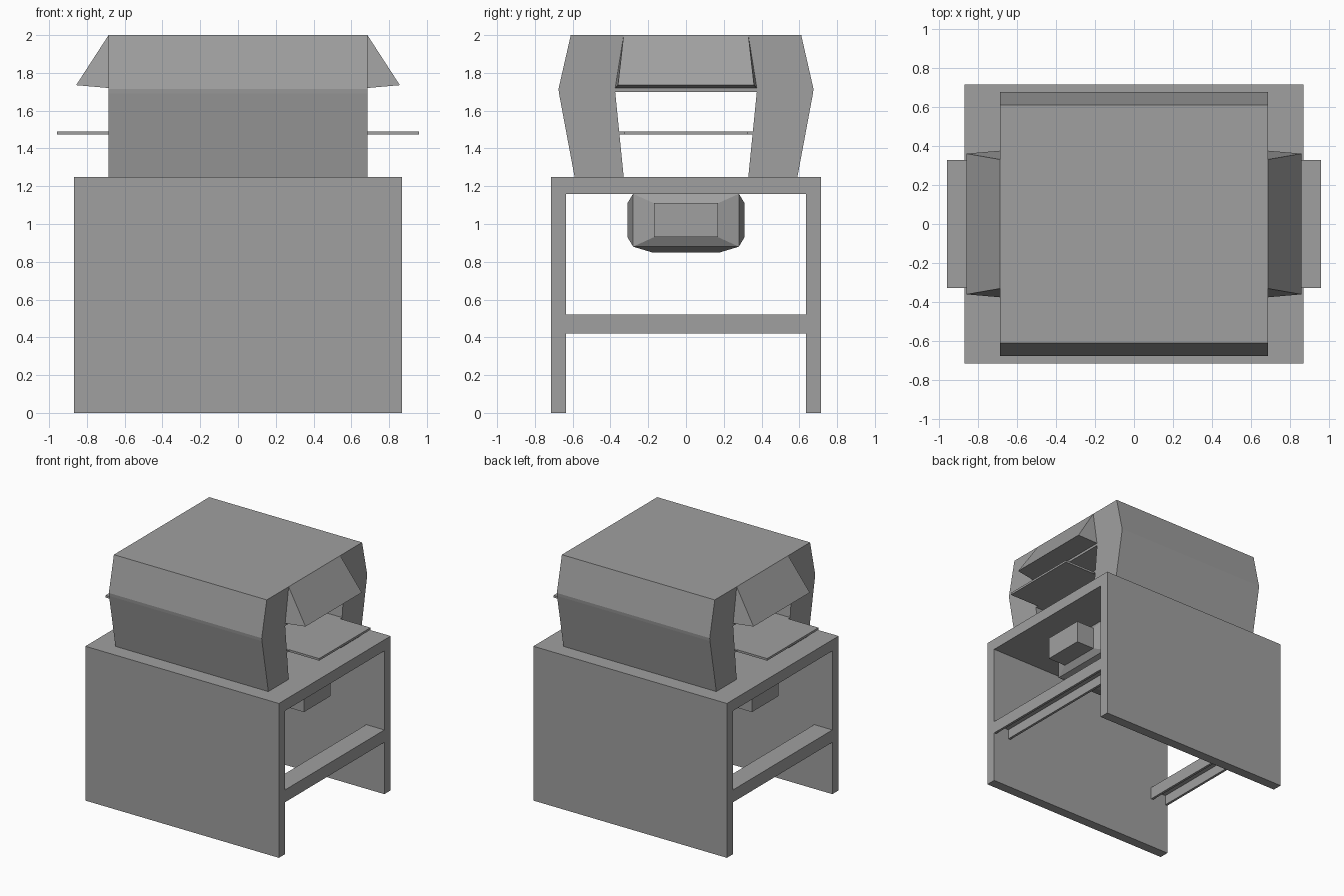
import bpy
import bmesh

old = bpy.data.objects.get("Cube")
if old:
    bpy.data.objects.remove(old, do_unlink=True)

GREY = (0.35, 0.35, 0.35, 1)
mat = bpy.data.materials.new("plain grey")
mat.use_nodes = True
mat.diffuse_color = GREY
mat.node_tree.nodes["Principled BSDF"].inputs["Base Color"].default_value = GREY


def finish(name, bm):
    bmesh.ops.recalc_face_normals(bm, faces=bm.faces)
    mesh = bpy.data.meshes.new(name)
    bm.to_mesh(mesh)
    bm.free()
    mesh.materials.append(mat)
    obj = bpy.data.objects.new(name, mesh)
    bpy.context.collection.objects.link(obj)
    return obj


def loft(name, rings):
    """Join matching rings of points and cap both ends."""
    bm = bmesh.new()
    loops = [[bm.verts.new(p) for p in ring] for ring in rings]
    n = len(loops[0])
    for a, b in zip(loops, loops[1:]):
        for i in range(n):
            j = (i + 1) % n
            bm.faces.new((a[i], a[j], b[j], b[i]))
    bm.faces.new(loops[0])
    bm.faces.new(loops[-1])
    return finish(name, bm)


def box(name, x, y, z):
    ring = [(x[0], y[0]), (x[1], y[0]), (x[1], y[1]), (x[0], y[1])]
    return loft(name, [[(u, v, h) for u, v in ring] for h in z])


def rect(x, half_y, low, high):
    return [(x, -half_y, low), (x, half_y, low), (x, half_y, high), (x, -half_y, high)]


W, D, H = 0.867, 0.715, 1.25    # stand half width, half depth, height
HOOD = 0.685                    # hood half width

# Stand: top slab, front and back panels
box("stand_top", (-W, W), (-D, D), (1.16, H))
for name, s in (("front", -1), ("back", 1)):
    box(name + "_panel", (-W, W), sorted((s * 0.635, s * D)), (0, 1.16))

    # Hood wall with a ridge along its outer side
    profile = [(0.59, H), (0.672, 1.69), (0.675, 1.715), (0.61, 2),
               (0.335, 2), (0.375, 1.70), (0.33, H)]
    loft(name + "_hood_wall", [[(x, s * y, z) for y, z in profile] for x in (-HOOD, HOOD)])

# Hood roof between the walls
roof = [(-0.375, 1.70), (0.375, 1.70), (0.335, 2), (-0.335, 2)]
loft("hood_roof", [[(x, y, z) for y, z in roof] for x in (-HOOD, HOOD)])

# Tray through the tunnel
box("tray", (-0.957, 0.957), (-0.328, 0.328), (1.473, 1.49))
box("tray_middle", (-HOOD, HOOD), (-0.355, 0.355), (1.474, 1.489))

for name, s in (("left", 1), ("right", -1)):
    # Wedge canopy over each opening
    loft(name + "_canopy", [[(s * HOOD, k * 0.33, 2), (s * 0.857, k * 0.36, 1.735),
                             (s * HOOD, k * 0.375, 1.72)] for k in (-1, 1)])

    # Channel rail, open below
    channel = [(W, 0.42), (W, 0.52), (0.705, 0.52), (0.705, 0.42),
               (0.725, 0.42), (0.725, 0.50), (0.847, 0.50), (0.847, 0.42)]
    loft(name + "_rail", [[(s * x, y, z) for x, z in channel] for y in (-0.635, 0.635)])

    # Housing end, stepping out from the core
    loft(name + "_housing_end", [rect(s * 0.52, 0.28, 0.88, 1.16),
                                 rect(s * 0.55, 0.17, 0.93, 1.11),
                                 rect(s * 0.71, 0.17, 0.93, 1.11)])

# Housing core with raised sides and bottom
core = box("housing_core", (-0.52, 0.52), (-0.28, 0.28), (0.88, 1.16))
for name, s in (("front", -1), ("back", 1)):
    loft(name + "_housing_side", [
        [(x, s * y, z) for x, z in ((-w, a), (w, a), (w, b), (-w, b))]
        for y, w, a, b in ((0.28, 0.52, 0.88, 1.16), (0.31, 0.42, 0.93, 1.11))])
loft("housing_bottom", [
    [(-w, -d, z), (w, -d, z), (w, d, z), (-w, d, z)]
    for z, w, d in ((0.88, 0.52, 0.28), (0.85, 0.42, 0.18))])
